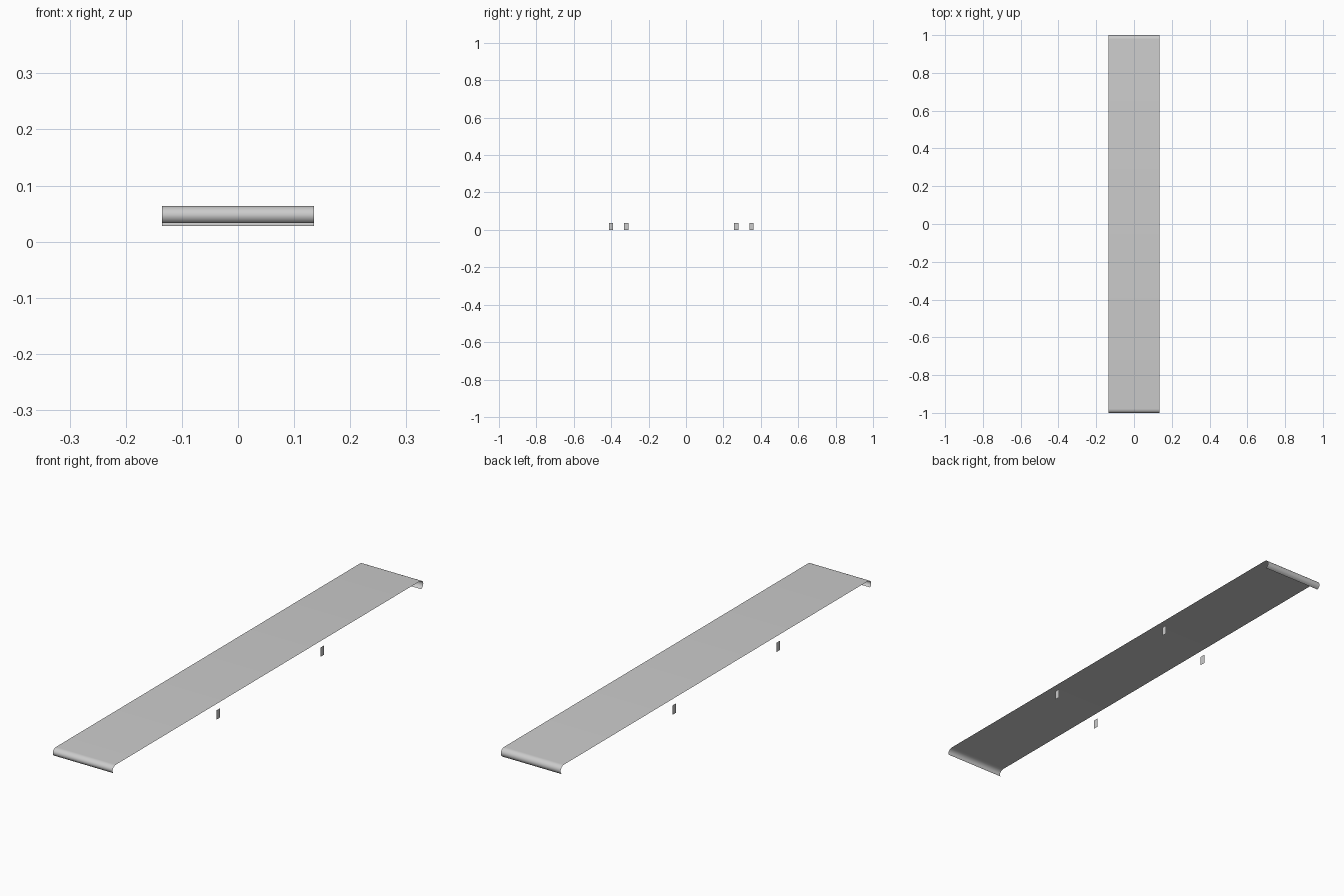
import bpy, math

if "Cube" in bpy.data.objects:
    bpy.data.objects.remove(bpy.data.objects["Cube"])

X = 0.135      # half width of the sheet
TOP = 0.064    # height of the sheet


def make_object(name, verts, faces):
    mesh = bpy.data.meshes.new(name)
    mesh.from_pydata(verts, [], faces)
    mesh.update()
    obj = bpy.data.objects.new(name, mesh)
    bpy.context.collection.objects.link(obj)
    return obj


def curl(side, ry, rz, end_angle, steps=12):
    """Rolled-under lip, from the flat top round to its free edge."""
    pts = []
    for i in range(steps + 1):
        a = math.radians(90 + (end_angle - 90) * i / steps)
        pts.append((side * (1 - ry + ry * math.cos(a)), TOP - rz + rz * math.sin(a)))
    return pts


# Thin top sheet with both ends rolled under
profile = curl(-1, 0.022, 0.017, -52)[::-1] + curl(1, 0.022, 0.019, -65)
verts = [(x, y, z) for y, z in profile for x in (-X, X)]
faces = [(2 * i, 2 * i + 1, 2 * i + 3, 2 * i + 2) for i in range(len(profile) - 1)]
sheet = make_object("curled_top_sheet", verts, faces)
bpy.context.view_layer.objects.active = sheet
sheet.select_set(True)
bpy.ops.object.shade_smooth_by_angle(angle=math.radians(40))

# Small flat side tabs, staggered between the two sides
for side, label, centres in ((1, "right", (-0.319, 0.350)), (-1, "left", (-0.401, 0.268))):
    for n, y in enumerate(centres):
        w = 0.0115
        quad = [(side * X, y - w, 0), (side * X, y + w, 0),
                (side * X, y + w, 0.038), (side * X, y - w, 0.038)]
        order = (0, 1, 2, 3) if side > 0 else (3, 2, 1, 0)
        make_object(f"{label}_side_tab_{n + 1}", quad, [order])
